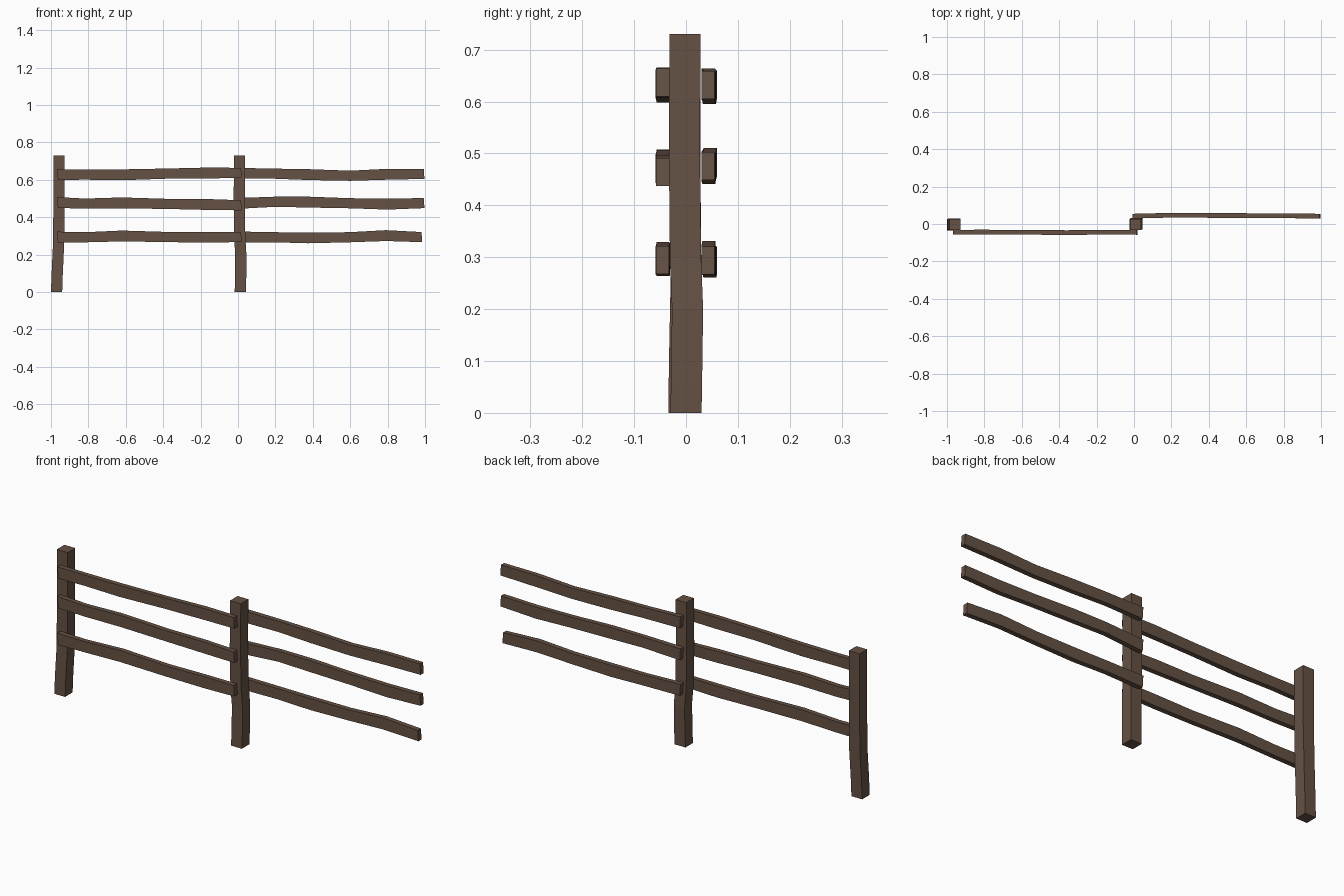
import bpy, bmesh

if "Cube" in bpy.data.objects:
    bpy.data.objects.remove(bpy.data.objects["Cube"])

wood = bpy.data.materials.new("weathered brown wood")
wood.diffuse_color = (0.13, 0.083, 0.058, 1)
wood.use_nodes = True
wood.node_tree.nodes["Principled BSDF"].inputs["Base Color"].default_value = wood.diffuse_color


def beam(name, rings):
    """Flat-faced beam through a series of four-cornered rings."""
    bm = bmesh.new()
    loops = [[bm.verts.new(p) for p in ring] for ring in rings]
    for a, b in zip(loops, loops[1:]):
        for i in range(4):
            j = (i + 1) % 4
            bm.faces.new((a[i], a[j], b[j], b[i]))
    bm.faces.new(loops[0][::-1])
    bm.faces.new(loops[-1])
    bmesh.ops.recalc_face_normals(bm, faces=bm.faces[:])
    me = bpy.data.meshes.new(name)
    bm.to_mesh(me)
    bm.free()
    me.materials.append(wood)
    ob = bpy.data.objects.new(name, me)
    bpy.context.collection.objects.link(ob)


def post(name, path, h=0.03):
    # path entries: centre x, centre y, z
    beam(name, [[(x - h, y - h, z), (x + h, y - h, z),
                 (x + h, y + h, z), (x - h, y + h, z)] for x, y, z in path])


def rail(name, path, h=0.029, t=0.0125):
    # path entries: x, centre y, centre z
    rings = []
    for k, (x, y, z) in enumerate(path):
        hh = h - (0.002 if k % 2 else 0)
        s = 0.004 if k in (0, len(path) - 1) else 0   # slightly slanted ends
        rings.append([(x, y - t, z - hh), (x, y + t, z - hh),
                      (x - s, y + t, z + hh), (x - s, y - t, z + hh)])
    beam(name, rings)


# upright posts, slightly bent near the foot
post("end_post", [(-0.97, -0.004, 0), (-0.967, -0.003, 0.09), (-0.96, 0, 0.24),
                  (-0.957, -0.002, 0.45), (-0.957, -0.002, 0.73)])
post("middle_post", [(0.012, 0, 0), (0.014, 0.001, 0.06), (0.015, 0.003, 0.2),
                     (0.009, -0.001, 0.3), (0.007, -0.003, 0.5), (0.008, -0.002, 0.73)])

# wavy rails: front side of the left bay, back side of the right bay
left_x = (-0.963, -0.82, -0.62, -0.36, -0.15, 0.02)
right_x = (-0.003, 0.2, 0.38, 0.6, 0.8, 0.997)
left = {"top": (.628, .628, .627, .634, .637, .637),
        "middle": (.479, .473, .477, .471, .468, .464),
        "bottom": (.294, .293, .300, .294, .293, .295)}
right = {"top": (.635, .633, .628, .622, .630, .632),
         "middle": (.474, .483, .481, .475, .470, .476),
         "bottom": (.295, .293, .290, .293, .302, .294)}
left_y = (-0.044, -0.043, -0.044, -0.046, -0.044, -0.045)
right_y = (0.042, 0.047, 0.046, 0.045, 0.044, 0.042)
for level in left:
    rail(f"left_{level}_rail", list(zip(left_x, left_y, left[level])))
    rx = [x * (0.988 if level == "bottom" else 1) for x in right_x]
    rail(f"right_{level}_rail", list(zip(rx, right_y, right[level])))
